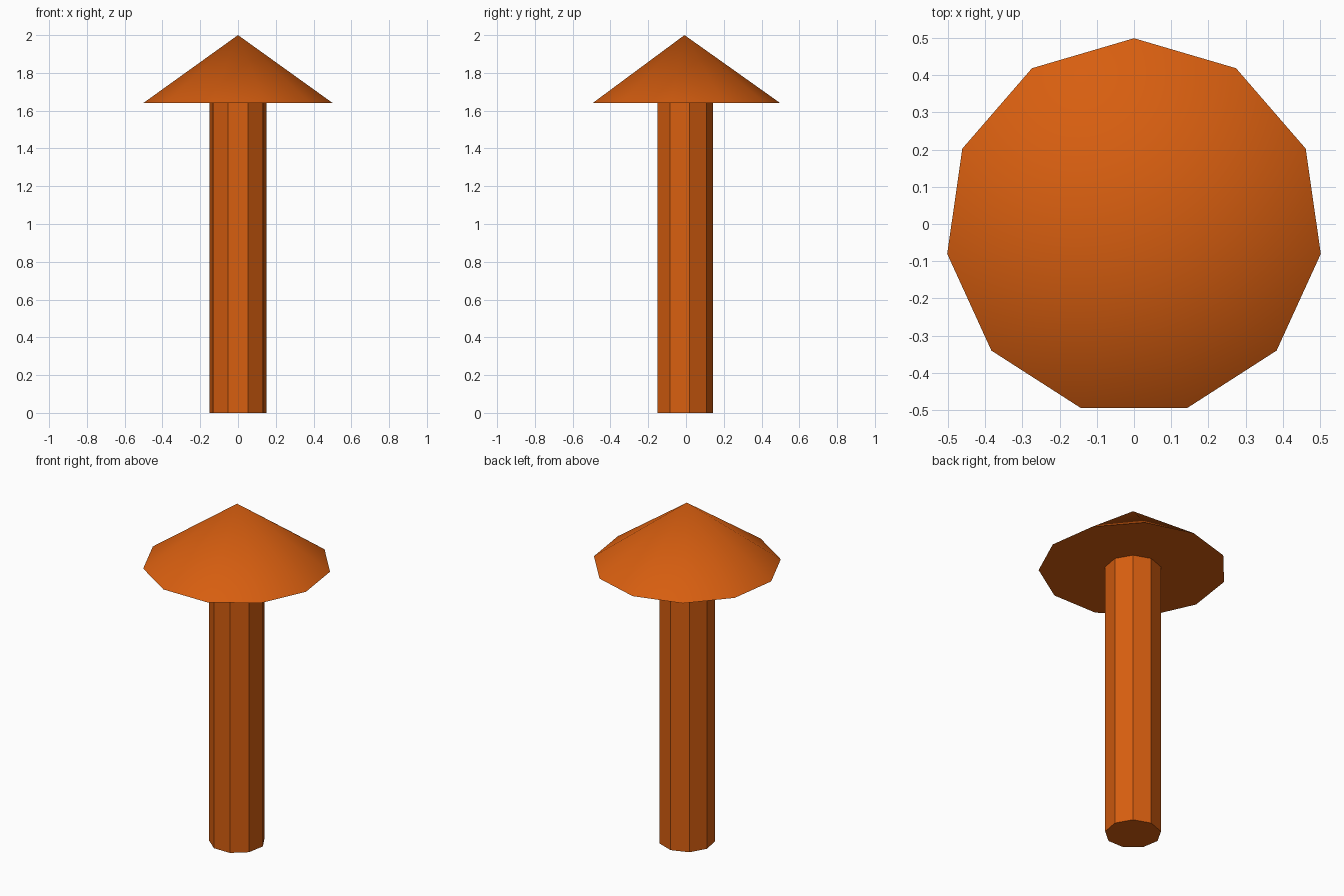
import bpy
import math

cube = bpy.data.objects.get("Cube")
if cube:
    bpy.data.objects.remove(cube, do_unlink=True)

COLOUR = (0.68, 0.112, 0.005, 1.0)
CENTRE_Y = -0.008  # both odd-sided prisms share an axis just behind the box centre
CAP_BASE = 1.64
TOP = 2.0

orange = bpy.data.materials.new("burnt orange")
orange.use_nodes = True
orange.diffuse_color = COLOUR
orange.node_tree.nodes["Principled BSDF"].inputs["Base Color"].default_value = COLOUR


def add_part(name, sides, bottom_radius, top_radius, low, high):
    """Closed cone or prism with one corner pointing to the back."""
    bpy.ops.mesh.primitive_cone_add(
        vertices=sides, radius1=bottom_radius, radius2=top_radius,
        depth=high - low, location=(0, CENTRE_Y, (low + high) / 2))
    part = bpy.context.object
    part.name = name
    part.data.materials.append(orange)
    # Smooth the shallow cone, keep the rim and the shaft facets crisp
    bpy.ops.object.shade_smooth_by_angle(angle=math.radians(30))
    return part


# Nine-sided shaft
add_part("shaft", 9, 0.152, 0.152, 0.0, CAP_BASE)

# Eleven-sided pointed cap
add_part("pointed_cap", 11, 0.507, 0.0, CAP_BASE, TOP)
